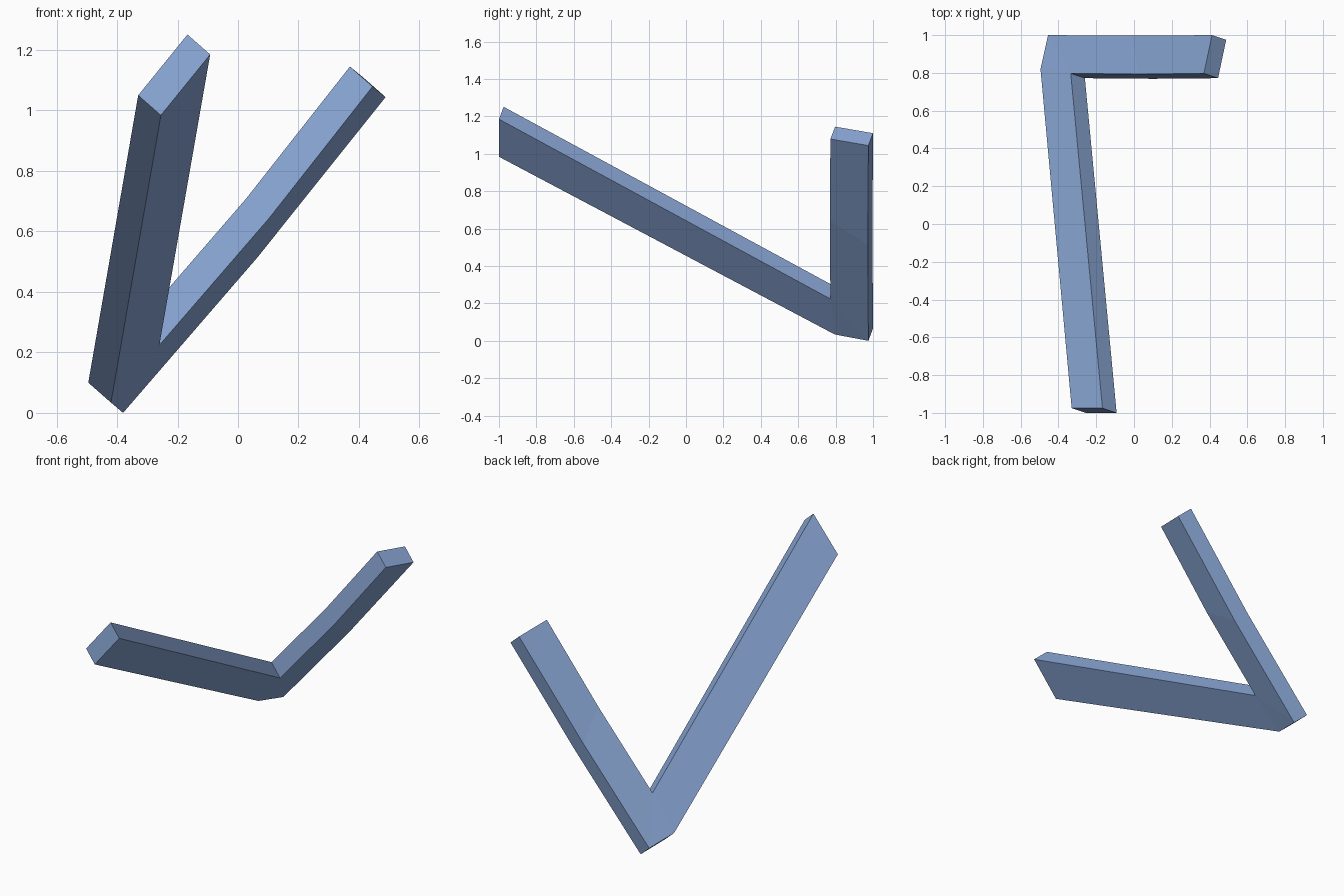
import bpy, bmesh
from mathutils import Vector

if "Cube" in bpy.data.objects:
    bpy.data.objects.remove(bpy.data.objects["Cube"])

# slanted thickness of the flat V-shaped bar
THICK = Vector((0.075, -0.025, -0.066))

# back-layer outline: left arm end, elbow, right arm end
end_a = [Vector((-0.33, -0.975, 1.05)), Vector((-0.167, -0.975, 1.251))]
inner = Vector((-0.335, 0.797, 0.29))
heel_a = Vector((-0.495, 0.82, 0.10))
heel_b = Vector((-0.455, 1.0, 0.066))
end_b = [Vector((0.413, 1.0, 1.11)), Vector((0.37, 0.797, 1.145))]

# the right arm sags slightly at its middle
sag = THICK * 0.13
mid_b = [(heel_b + end_b[0]) / 2 + sag, (inner + end_b[1]) / 2 + sag]

bm = bmesh.new()
points = end_a + [inner, heel_a, heel_b] + mid_b + end_b
v = [bm.verts.new(p) for p in points]
for f in ((0, 1, 2, 3), (3, 2, 4), (4, 2, 6, 5), (5, 6, 8, 7)):
    bm.faces.new([v[i] for i in f])

# thicken the outline into a solid bar, keeping the back layer
res = bmesh.ops.extrude_face_region(bm, geom=bm.faces[:], use_keep_orig=True)
moved = [e for e in res["geom"] if isinstance(e, bmesh.types.BMVert)]
bmesh.ops.translate(bm, verts=moved, vec=THICK)
bmesh.ops.recalc_face_normals(bm, faces=bm.faces[:])

mesh = bpy.data.meshes.new("angled_bar")
bm.to_mesh(mesh)
bm.free()
bar = bpy.data.objects.new("angled_bar", mesh)
bpy.context.collection.objects.link(bar)

# blue finish
mat = bpy.data.materials.new("blue")
mat.diffuse_color = (0.25, 0.38, 0.66, 1)
mat.use_nodes = True
mat.node_tree.nodes["Principled BSDF"].inputs["Base Color"].default_value = mat.diffuse_color
mesh.materials.append(mat)
